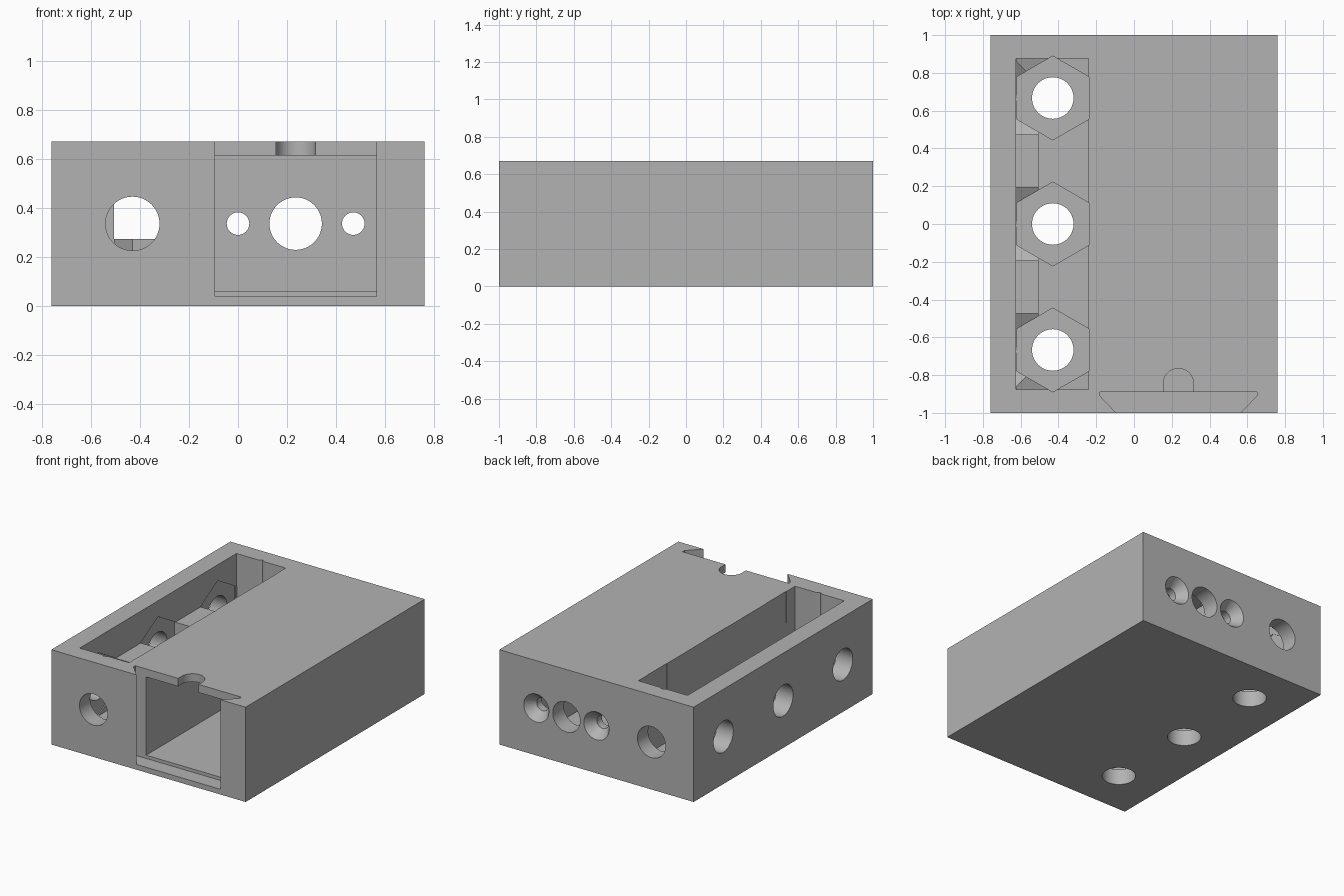
import bpy, bmesh, math
from mathutils import Matrix, Vector

if "Cube" in bpy.data.objects:
    bpy.data.objects.remove(bpy.data.objects["Cube"])

TOP = 0.67
LANE = -0.43            # centre line of the nut channel
MID = 0.335             # height of all horizontal bores
BORE = 0.11
HEX = 0.222             # corner radius of the nut pockets
ROWS = (-0.667, 0, 0.667)
ROT = {"x": Matrix.Rotation(math.pi / 2, 4, "Y"),
       "y": Matrix.Rotation(-math.pi / 2, 4, "X"),
       "z": Matrix.Identity(4)}

grey = bpy.data.materials.new("plain grey")
grey.use_nodes = True
grey.diffuse_color = (0.45, 0.45, 0.45, 1)
grey.node_tree.nodes["Principled BSDF"].inputs["Base Color"].default_value = (0.45, 0.45, 0.45, 1)


def make(name, bm):
    bmesh.ops.recalc_face_normals(bm, faces=bm.faces)
    mesh = bpy.data.meshes.new(name)
    bm.to_mesh(mesh)
    bm.free()
    mesh.materials.append(grey)
    obj = bpy.data.objects.new(name, mesh)
    bpy.context.collection.objects.link(obj)
    return obj


def box(name, lo, hi):
    bm = bmesh.new()
    lo, hi = Vector(lo), Vector(hi)
    bmesh.ops.create_cube(bm, size=1)
    for v in bm.verts:
        v.co = (lo + hi) / 2 + v.co * (hi - lo)
    return make(name, bm)


def rod(name, axis, start, end, r, r2=None, sides=48, turn=0):
    """Cylinder, cone or hexagonal prism from start to end along one axis."""
    bm = bmesh.new()
    start, end = Vector(start), Vector(end)
    bmesh.ops.create_cone(bm, cap_ends=True, segments=sides, radius1=r,
                          radius2=r if r2 is None else r2, depth=(end - start).length)
    spin = Matrix.Rotation(turn, 4, "Z")
    bmesh.ops.transform(bm, matrix=Matrix.Translation((start + end) / 2) @ ROT[axis] @ spin,
                        verts=bm.verts)
    return make(name, bm)


def prism(name, outline, z0, z1):
    bm = bmesh.new()
    face = bm.faces.new([bm.verts.new((x, y, z0)) for x, y in outline])
    new = bmesh.ops.extrude_face_region(bm, geom=[face])["geom"]
    bmesh.ops.translate(bm, vec=(0, 0, z1 - z0),
                        verts=[g for g in new if isinstance(g, bmesh.types.BMVert)])
    return make(name, bm)


body = box("housing_body", (-0.76, -1, 0), (0.76, 1, TOP))
cuts = []

# Open nut channel: wide upper part and narrower, deeper lower part
cuts.append(box("channel_upper", (-0.625, -0.875, 0.445), (-0.24, 0.875, 0.8)))
cuts.append(box("channel_lower", (-0.505, -0.875, 0.273), (-0.24, 0.875, 0.6)))

# Nut pockets and bores through the floor and the right wall
for y in ROWS:
    cuts.append(rod("floor_nut", "z", (LANE, y, 0.113), (LANE, y, 0.8), HEX, sides=6))
    cuts.append(rod("side_nut", "x", (-0.63, y, MID), (-0.505, y, MID), HEX, sides=6,
                    turn=math.pi / 2))
    cuts.append(rod("floor_bore", "z", (LANE, y, -0.1), (LANE, y, 0.2), BORE))
    cuts.append(rod("side_bore", "x", (-0.9, y, MID), (-0.55, y, MID), BORE))

# Nut pockets and bores through the end walls
for s in (-1, 1):
    cuts.append(rod("end_nut", "y", (LANE, min(s * 0.88, s * 0.76), MID),
                    (LANE, max(s * 0.88, s * 0.76), MID), HEX, sides=6))
    cuts.append(rod("end_bore", "y", (LANE, min(s * 1.1, s * 0.8), MID),
                    (LANE, max(s * 1.1, s * 0.8), MID), BORE))

# Main chamber, dovetail lid groove and finger notch at the front
cuts.append(box("chamber", (-0.095, -0.95, 0.06), (0.565, 0.875, 0.613)))
cuts.append(prism("dovetail_groove", [(-0.085, -1.01), (0.555, -1.01), (0.65, -0.91), (0.65, -0.89),
                                      (-0.18, -0.89), (-0.18, -0.91)], 0.037, 0.8))
cuts.append(box("notch_throat", (0.155, -0.93, 0.55), (0.315, -0.845, 0.8)))
cuts.append(rod("notch_round", "z", (0.235, -0.845, 0.55), (0.235, -0.845, 0.8), 0.08))

# Rear cable hole with two countersunk screw holes
cuts.append(rod("rear_bore", "y", (0.235, 0.8, MID), (0.235, 1.1, MID), 0.107))
for x in (0, 0.47):
    cuts.append(rod("screw_hole", "y", (x, 0.8, MID), (x, 1.1, MID), 0.046))
    cuts.append(rod("countersink", "y", (x, 0.93, MID), (x, 1.01, MID), 0.046, 0.106))

# Carve the body, then discard the cutters
for cutter in cuts:
    mod = body.modifiers.new(cutter.name, "BOOLEAN")
    mod.operation = "DIFFERENCE"
    mod.solver = "EXACT"
    mod.object = cutter
carved = bpy.data.meshes.new_from_object(body.evaluated_get(bpy.context.evaluated_depsgraph_get()))
body.modifiers.clear()
body.data = carved
for cutter in cuts:
    bpy.data.objects.remove(cutter)

# One shared material, smooth bores with sharp edges
carved.materials.clear()
carved.materials.append(grey)
for poly in carved.polygons:
    poly.material_index = 0
bpy.ops.object.select_all(action="DESELECT")
body.select_set(True)
bpy.context.view_layer.objects.active = body
bpy.ops.object.shade_smooth_by_angle(angle=math.radians(20))
